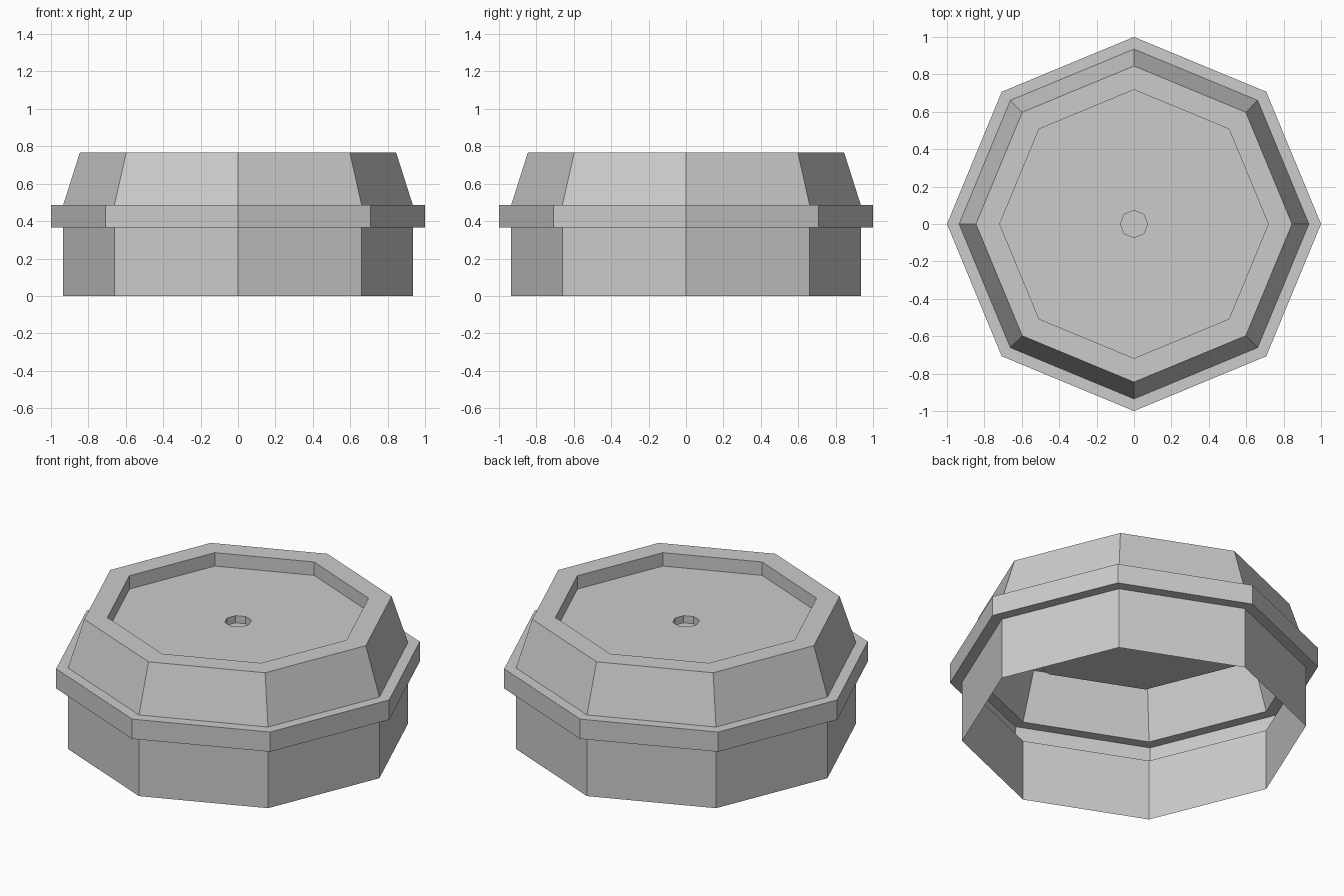
import bpy, bmesh
from math import cos, sin, tau

if "Cube" in bpy.data.objects:
    bpy.data.objects.remove(bpy.data.objects["Cube"])

SIDES = 8


def ring(bm, radius, z):
    return [bm.verts.new((radius * cos(tau * i / SIDES), radius * sin(tau * i / SIDES), z))
            for i in range(SIDES)]


def lathe(name, profile):
    """Open shell from a bottom-to-top (radius, z) profile, closed by a last polygon."""
    bm = bmesh.new()
    rings = [ring(bm, r, z) for r, z in profile]
    for low, high in zip(rings, rings[1:]):
        for i in range(SIDES):
            j = (i + 1) % SIDES
            bm.faces.new((low[i], low[j], high[j], high[i]))
    bm.faces.new(rings[-1])
    mesh = bpy.data.meshes.new(name)
    bm.to_mesh(mesh)
    bm.free()
    obj = bpy.data.objects.new(name, mesh)
    bpy.context.collection.objects.link(obj)
    return obj


# Hollow octagonal cap, open at the bottom
lathe("octagonal_cap", [
    (0.935, 0.0), (0.935, 0.367),    # lower wall
    (1.0, 0.367), (1.0, 0.485),      # projecting band
    (0.935, 0.485), (0.845, 0.768),  # sloped upper wall
    (0.718, 0.768), (0.718, 0.688),  # rim and recessed top
    (0.073, 0.688), (0.073, 0.645),  # small centre socket
])
